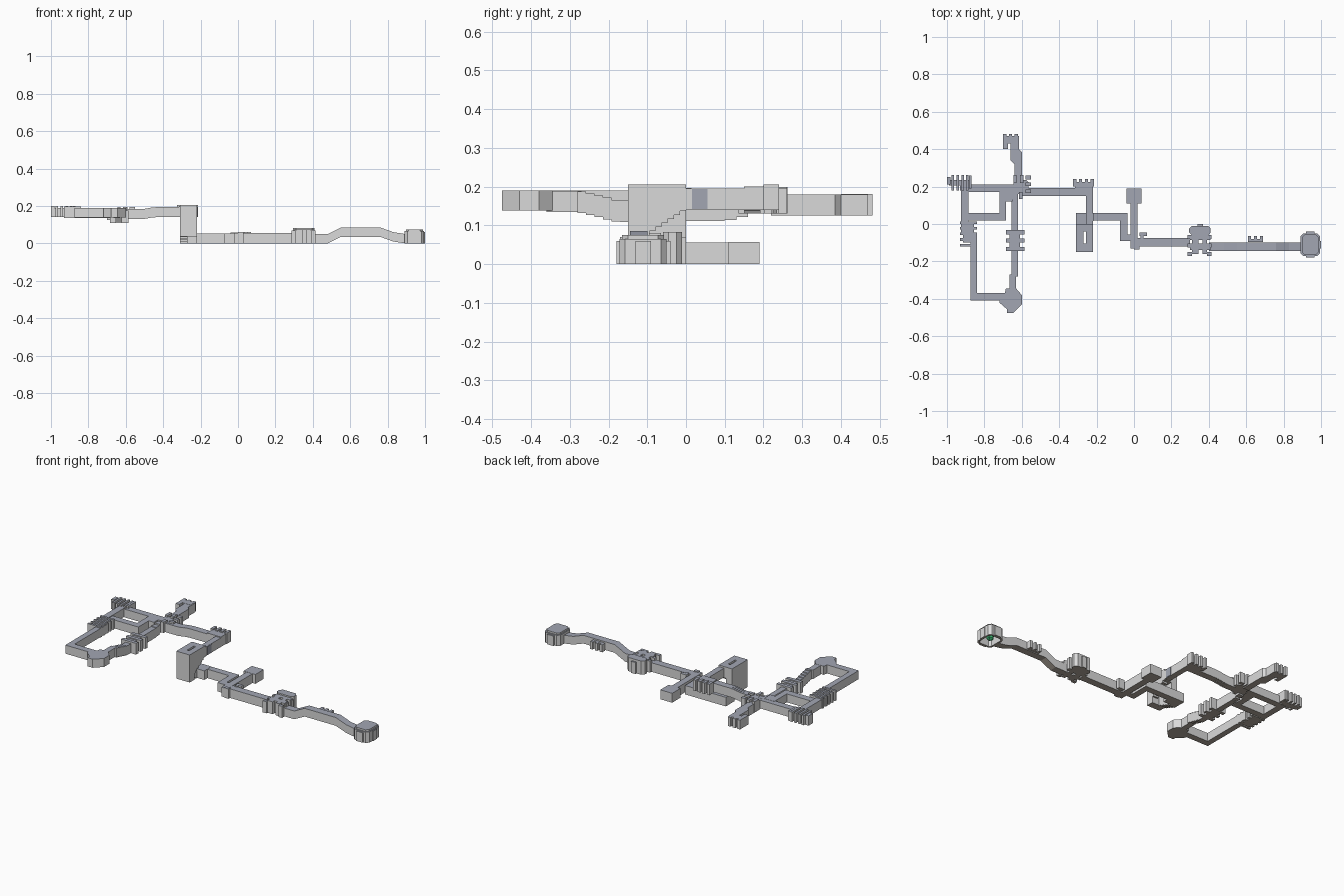
import bpy
import bmesh
from mathutils import Matrix, Vector

default_cube = bpy.data.objects.get("Cube")
if default_cube:
    bpy.data.objects.remove(default_cube, do_unlink=True)


def make_material(name, red, green, blue):
    material = bpy.data.materials.new(name)
    material.use_nodes = True
    colour = (red, green, blue, 1.0)
    material.diffuse_color = colour
    material.node_tree.nodes["Principled BSDF"].inputs["Base Color"].default_value = colour
    return material


wall_grey = make_material("wall grey", 0.7, 0.7, 0.7)
roof_slate = make_material("roof slate", 0.36, 0.38, 0.45)
floor_brown = make_material("floor brown", 0.45, 0.4, 0.34)
marker_green = make_material("marker green", 0.05, 0.5, 0.18)


def finish(name, mesh_builder, single=None):
    """Make an object, in a single colour or with roofs, walls and floors by direction."""
    bmesh.ops.recalc_face_normals(mesh_builder, faces=mesh_builder.faces)
    mesh_builder.normal_update()
    for face in mesh_builder.faces:
        upward = face.normal.z
        if not single:
            face.material_index = 1 if upward > 0.3 else 2 if upward < -0.3 else 0
    mesh = bpy.data.meshes.new(name)
    mesh_builder.to_mesh(mesh)
    mesh_builder.free()
    for material in [single] if single else [wall_grey, roof_slate, floor_brown]:
        mesh.materials.append(material)
    bpy.context.collection.objects.link(bpy.data.objects.new(name, mesh))


def extrude_outline(mesh_builder, points, direction):
    face = mesh_builder.faces.new([mesh_builder.verts.new(point) for point in points])
    result = bmesh.ops.extrude_face_region(mesh_builder, geom=[face], use_keep_orig=True)
    moved = [item for item in result["geom"] if isinstance(item, bmesh.types.BMVert)]
    bmesh.ops.translate(mesh_builder, verts=moved, vec=Vector(direction))


def plan(name, bottom, top, *outlines, single=None):
    """Extrude plan outlines upwards; a pair of corners stands for a rectangle."""
    mesh_builder = bmesh.new()
    for outline in outlines:
        if len(outline) == 2:
            (left, front), (right, back) = outline
            outline = [(left, front), (right, front), (right, back), (left, back)]
        extrude_outline(mesh_builder, [(x, y, bottom) for x, y in outline], (0, 0, top - bottom))
    finish(name, mesh_builder, single)


def ramp(name, axis, low, high, floor_line, height=None, roof=None):
    """Corridor along one axis whose floor follows (distance, z) points, under a parallel or flat roof."""
    if roof:
        upper_line = [(floor_line[-1][0], roof), (floor_line[0][0], roof)]
    else:
        upper_line = [(distance, z + height) for distance, z in reversed(floor_line)]
    section = floor_line + upper_line
    mesh_builder = bmesh.new()
    if axis == "x":
        extrude_outline(mesh_builder, [(s, low, z) for s, z in section], (0, high - low, 0))
    else:
        extrude_outline(mesh_builder, [(low, s, z) for s, z in section], (high - low, 0, 0))
    finish(name, mesh_builder)


def steps(start, start_z, end, end_z, count):
    """Stepped floor line between two points."""
    points = []
    for index in range(count):
        z = start_z + (end_z - start_z) * index / (count - 1)
        for edge in (index, index + 1):
            points.append((start + (end - start) * edge / count, z))
    return points


def row(axis, start, step, count, thickness, low, high):
    """Corner pairs for evenly spaced buttresses."""
    pairs = []
    for index in range(count):
        near = start + index * step
        far = near + thickness
        pairs.append(((near, low), (far, high)) if axis == "x" else ((low, near), (high, far)))
    return pairs


def chamfered(left, right, front, back, cut):
    return [(left + cut, front), (right - cut, front), (right, front + cut), (right, back - cut),
            (right - cut, back), (left + cut, back), (left, back - cut), (left, front + cut)]


# Eastern end room: a hollow ring of walls under a raised roof, open below
outer = chamfered(0.89, 0.995, -0.172, -0.05, 0.015)
inner = chamfered(0.9, 0.985, -0.162, -0.06, 0.012)
plan("end_room_walls", 0.0, 0.065,
     *[(outer[k - 1], outer[k], inner[k], inner[k - 1]) for k in range(len(outer))])
plan("end_room_roof", 0.06, 0.075, chamfered(0.897, 0.988, -0.165, -0.057, 0.015))
plan("end_room_alcoves", 0.0, 0.06, ((0.99, -0.13), (1.0, -0.09)),
     ((0.92, -0.18), (0.965, -0.17)), ((0.92, -0.052), (0.965, -0.04)))

# Green gem in the open end room
gem = bmesh.new()
bmesh.ops.create_icosphere(gem, subdivisions=1, radius=0.024,
                           matrix=Matrix.Translation((0.943, -0.11, 0.024)))
finish("green_gem", gem, marker_green)

# Raised eastern corridor and its side niche
ramp("east_corridor", "x", -0.145, -0.10,
     [(0.40, 0.0), (0.48, 0.0), (0.55, 0.035), (0.76, 0.035), (0.83, 0.01), (0.895, 0.0)], 0.05)
plan("corridor_niche", 0.035, 0.08, ((0.61, -0.095), (0.69, -0.08)),
     *row("x", 0.61, 0.032, 3, 0.016, -0.085, -0.065))

# Junction room with crossing passages and buttresses
plan("junction_room", 0.0, 0.075, ((0.31, -0.16), (0.345, -0.02)), ((0.365, -0.16), (0.39, -0.02)),
     ((0.30, -0.14), (0.41, -0.105)), ((0.30, -0.085), (0.41, -0.06)))
plan("junction_north_hall", 0.0, 0.083, chamfered(0.295, 0.41, -0.06, -0.01, 0.015))
plan("junction_buttresses", 0.0, 0.07, *row("y", -0.17, 0.045, 3, 0.02, 0.285, 0.31),
     *row("y", -0.17, 0.045, 3, 0.02, 0.39, 0.415), ((0.34, -0.02), (0.37, 0.0)))

# Central corridors and the northern chamber
plan("central_corridor", 0.0, 0.055, ((0.0, -0.12), (0.30, -0.075)))
plan("chamber_corridor", 0.0, 0.056, ((-0.02, -0.13), (0.02, 0.12)))
plan("north_chamber", 0.0, 0.057, ((-0.04, 0.11), (0.04, 0.19)))
plan("small_alcoves", 0.0, 0.06, ((0.03, -0.065), (0.07, -0.045)),
     ((0.035, -0.08), (0.05, -0.06)), ((0.0, -0.135), (0.03, -0.115)))
plan("winding_corridor", 0.0, 0.054, ((-0.23, 0.02), (-0.035, 0.06)),
     ((-0.075, -0.09), (-0.035, 0.03)), ((-0.05, -0.09), (-0.01, -0.055)))

# Stair tower: two stepped flights around a narrow shaft, joined by a landing
ramp("lower_flight", "y", -0.31, -0.269, steps(-0.11, 0.035, 0.0, 0.0, 5), roof=0.205)
ramp("upper_flight", "y", -0.256, -0.22, steps(-0.11, 0.075, 0.0, 0.137, 7), roof=0.205)
plan("stair_landing", 0.038, 0.205, ((-0.31, -0.15), (-0.22, -0.105)))
plan("tower_link", 0.137, 0.205, ((-0.27, -0.04), (-0.255, 0.0)))
plan("tower_base", 0.0, 0.055, ((-0.31, -0.01), (-0.22, 0.06)))
plan("upper_corridor", 0.14, 0.195, ((-0.256, -0.01), (-0.22, 0.18)))
plan("slate_panel", 0.142, 0.194, ((-0.222, 0.015), (-0.217, 0.055)), single=roof_slate)

# Upper corner room with roof ribs
plan("corner_room", 0.14, 0.2, ((-0.315, 0.15), (-0.22, 0.225)))
plan("corner_ribs", 0.14, 0.206, *row("x", -0.325, 0.031, 4, 0.017, 0.2, 0.24))

# Corridor from the corner room down to the hub
ramp("hub_corridor", "x", 0.15, 0.192, [(-0.60, 0.13), (-0.51, 0.13)]
     + steps(-0.51, 0.131, -0.44, 0.139, 5) + [(-0.44, 0.14), (-0.30, 0.14)], 0.054)

# Hub with buttressed doorways
plan("hub", 0.13, 0.185, chamfered(-0.645, -0.565, 0.16, 0.235, 0.01))
plan("hub_buttresses", 0.13, 0.195, *row("y", 0.165, 0.037, 3, 0.02, -0.58, -0.55),
     *row("x", -0.645, 0.035, 2, 0.018, 0.22, 0.262), ((-0.615, 0.135), (-0.595, 0.17)))

# Northern passage ending in a forked room
plan("north_passage", 0.125, 0.18, [(-0.64, 0.22), (-0.60, 0.22), (-0.60, 0.385), (-0.615, 0.40),
                                    (-0.615, 0.47), (-0.66, 0.47), (-0.66, 0.34), (-0.64, 0.32)])
plan("forked_room", 0.125, 0.181, ((-0.70, 0.43), (-0.62, 0.47)), ((-0.70, 0.40), (-0.675, 0.44)),
     *row("x", -0.70, 0.031, 3, 0.018, 0.46, 0.482))

# Western loop: two cross corridors and the long outer passage
plan("west_corridor", 0.135, 0.185, ((-0.89, 0.17), (-0.64, 0.21)))
plan("inner_corridor", 0.135, 0.186, ((-0.89, 0.02), (-0.685, 0.06)),
     ((-0.72, 0.03), (-0.685, 0.18)), ((-0.69, 0.12), (-0.65, 0.18)))
plan("outer_passage", 0.138, 0.19, ((-0.925, -0.05), (-0.885, 0.2)),
     ((-0.875, -0.41), (-0.84, -0.06)), ((-0.85, -0.41), (-0.69, -0.37)))

# Northwest room with closely spaced ribs
plan("ribbed_room", 0.14, 0.19, ((-0.99, 0.205), (-0.87, 0.235)), ((-0.93, 0.18), (-0.88, 0.21)))
plan("ribs", 0.14, 0.199, *row("x", -0.975, 0.026, 4, 0.013, 0.18, 0.262),
     *row("x", -0.882, 0.03, 1, 0.013, 0.19, 0.26), ((-1.0, 0.21), (-0.98, 0.25)))

# Buttressed gate on the outer passage
plan("west_gate", 0.135, 0.192, ((-0.915, -0.1), (-0.855, 0.0)))
plan("west_gate_buttresses", 0.135, 0.196, *row("y", -0.12, 0.03, 5, 0.014, -0.93, -0.84))

# Inner eastern passage, stepping down through its own gate
ramp("sunken_passage", "y", -0.655, -0.62, steps(-0.28, 0.132, -0.17, 0.11, 5)
     + steps(-0.17, 0.109, 0.10, 0.111, 2) + steps(0.10, 0.114, 0.19, 0.13, 3), 0.056)
plan("south_passage", 0.135, 0.189, ((-0.665, -0.36), (-0.63, -0.27)))
plan("sunken_gate", 0.108, 0.17, ((-0.665, -0.13), (-0.61, -0.04)))
plan("sunken_gate_buttresses", 0.108, 0.176, *row("y", -0.145, 0.045, 3, 0.022, -0.685, -0.585))

# Southern room with a pointed western side
plan("south_room", 0.138, 0.19, [(-0.72, -0.40), (-0.69, -0.37), (-0.685, -0.345), (-0.63, -0.345),
                                 (-0.60, -0.38), (-0.60, -0.43), (-0.645, -0.475), (-0.68, -0.475),
                                 (-0.68, -0.455), (-0.72, -0.42)])
